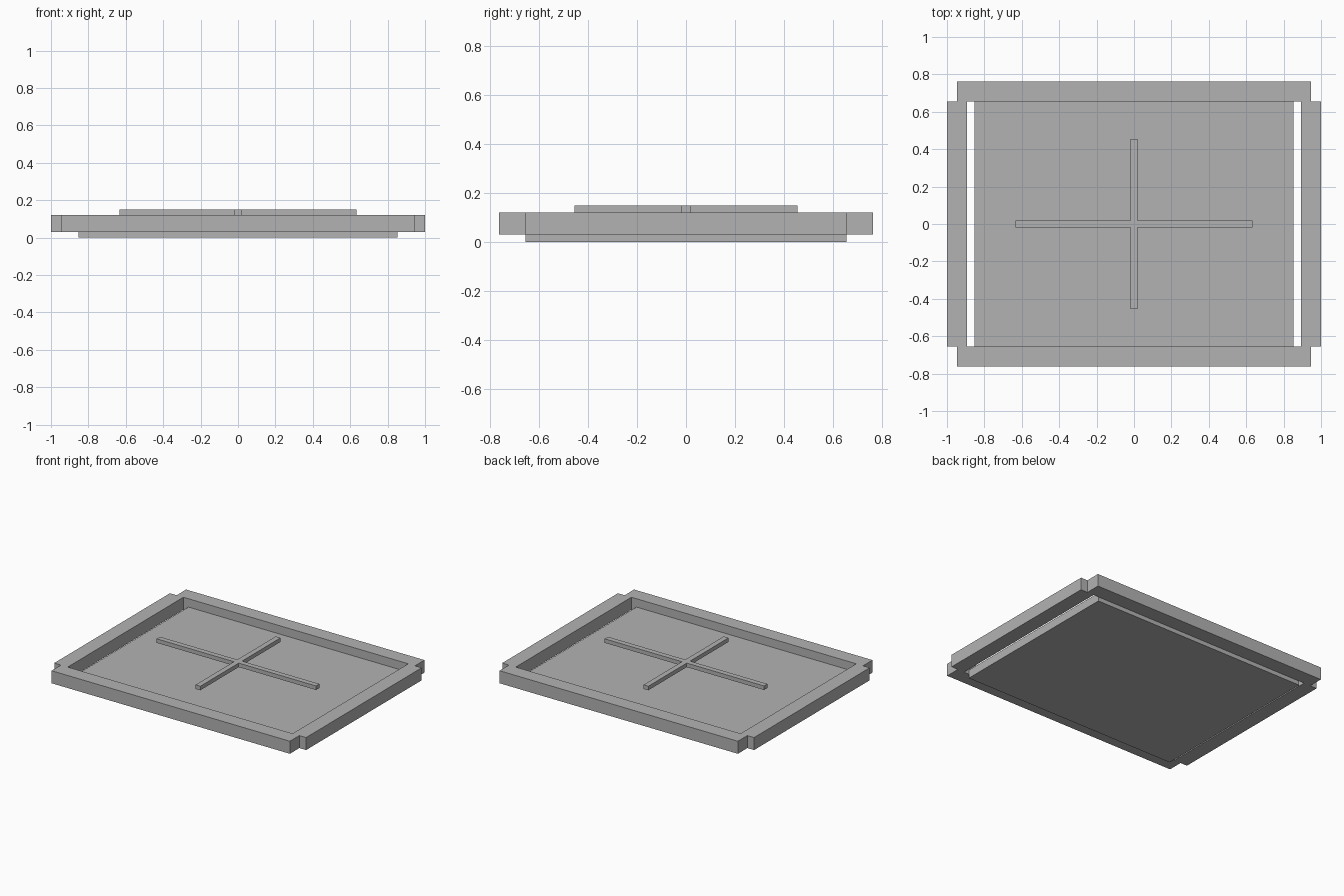
import bpy
import bmesh

cube = bpy.data.objects.get("Cube")
if cube:
    bpy.data.objects.remove(cube, do_unlink=True)

# One plain grey for every part
grey = bpy.data.materials.new("plain_grey")
grey.use_nodes = True
colour = (0.45, 0.45, 0.45, 1)
grey.diffuse_color = colour
grey.node_tree.nodes["Principled BSDF"].inputs["Base Color"].default_value = colour


def prism(name, outline, bottom, top):
    """Extrude a flat outline from bottom to top."""
    bm = bmesh.new()
    face = bm.faces.new([bm.verts.new((x, y, bottom)) for x, y in outline])
    extruded = bmesh.ops.extrude_face_region(bm, geom=[face])["geom"]
    verts = [v for v in extruded if isinstance(v, bmesh.types.BMVert)]
    bmesh.ops.translate(bm, verts=verts, vec=(0, 0, top - bottom))
    bmesh.ops.recalc_face_normals(bm, faces=bm.faces)
    mesh = bpy.data.meshes.new(name)
    bm.to_mesh(mesh)
    bm.free()
    mesh.materials.append(grey)
    obj = bpy.data.objects.new(name, mesh)
    bpy.context.collection.objects.link(obj)
    return obj


def box(name, x0, x1, y0, y1, bottom, top):
    return prism(name, [(x0, y0), (x1, y0), (x1, y1), (x0, y1)], bottom, top)


# Overall dimensions
HALF_X, HALF_Y = 1.0, 0.763
RAIL = 0.107
INNER_X, INNER_Y = HALF_X - RAIL, HALF_Y - RAIL
RAIL_BOTTOM, RAIL_TOP = 0.03, 0.12

# Base panel, leaving a narrow slot beside each side rail
box("base_panel", -0.853, 0.853, -INNER_Y, INNER_Y, 0, 0.06)

# Front and back rails end halfway across the side rails
long_x = HALF_X - RAIL / 2
for name, s in (("front_rail", -1), ("back_rail", 1)):
    y0, y1 = sorted((s * INNER_Y, s * HALF_Y))
    box(name, -long_x, long_x, y0, y1, RAIL_BOTTOM, RAIL_TOP)

# Side rails fit between them
for name, s in (("right_rail", -1), ("left_rail", 1)):
    x0, x1 = sorted((s * INNER_X, s * HALF_X))
    box(name, x0, x1, -INNER_Y, INNER_Y, RAIL_BOTTOM, RAIL_TOP)

# Raised cross bars above the panel, made as one outline
w, arm_x, arm_y = 0.019, 0.633, 0.455
quarter = [(arm_x, w), (w, w), (w, arm_y)]
outline = (quarter
           + [(-x, y) for x, y in reversed(quarter)]
           + [(-x, -y) for x, y in quarter]
           + [(x, -y) for x, y in reversed(quarter)])
prism("cross_bars", outline, RAIL_TOP, 0.149)
